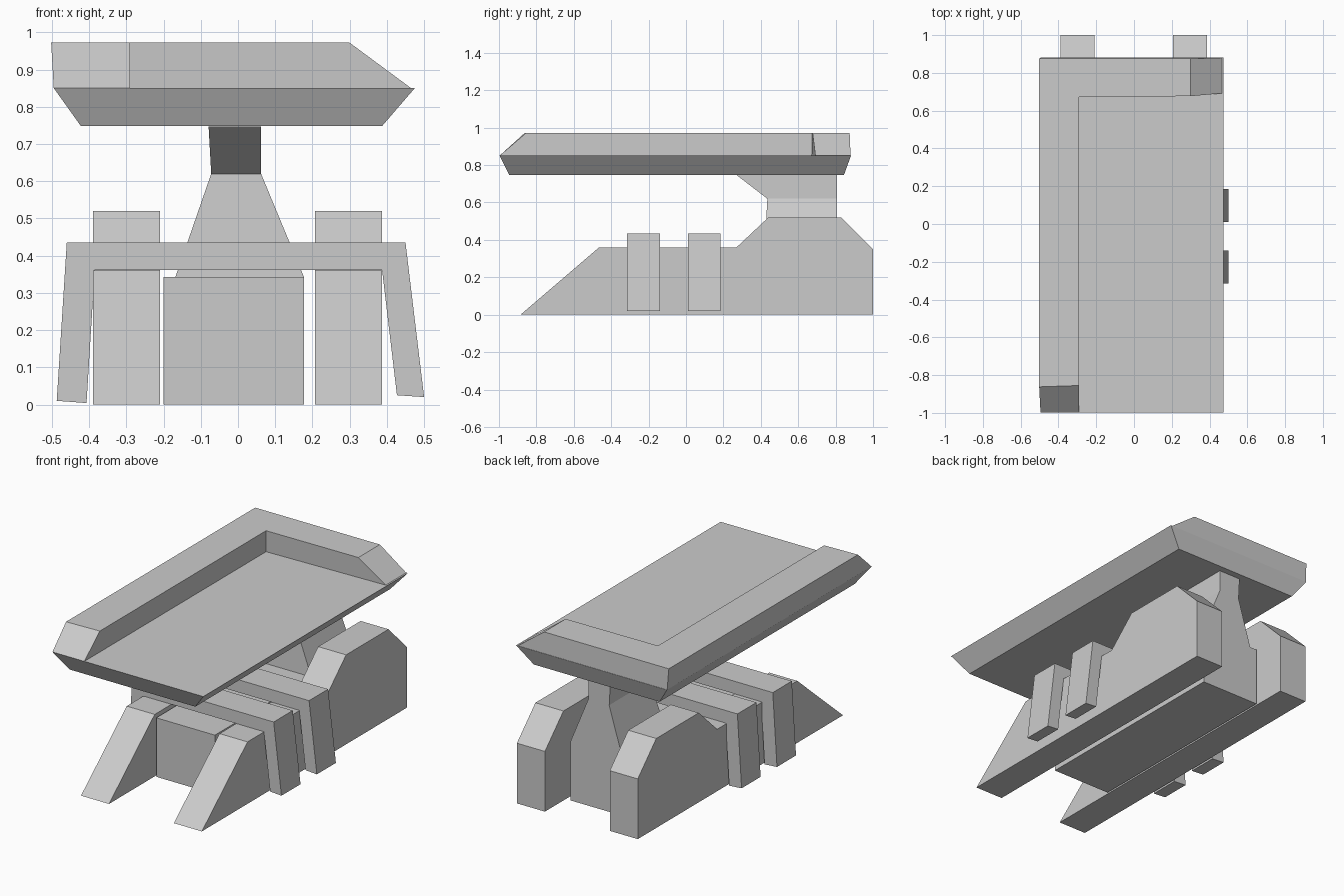
import bpy
import bmesh

if "Cube" in bpy.data.objects:
    bpy.data.objects.remove(bpy.data.objects["Cube"])


def loft(name, *rings):
    """Flat-faced solid through matching closed rings of 3D points."""
    bm = bmesh.new()
    loops = [[bm.verts.new(p) for p in ring] for ring in rings]
    n = len(loops[0])
    for a, b in zip(loops, loops[1:]):
        for i in range(n):
            j = (i + 1) % n
            bm.faces.new((a[i], a[j], b[j], b[i]))
    bm.faces.new(loops[0][::-1])
    bm.faces.new(loops[-1])
    bmesh.ops.recalc_face_normals(bm, faces=bm.faces[:])
    mesh = bpy.data.meshes.new(name)
    bm.to_mesh(mesh)
    bm.free()
    obj = bpy.data.objects.new(name, mesh)
    bpy.context.collection.objects.link(obj)
    return obj


def rect(x0, x1, y0, y1, z):
    return [(x0, y0, z), (x1, y0, z), (x1, y1, z), (x0, y1, z)]


def at_z(points, z):
    return [(x, y, z) for x, y in points]


# Side runners: one profile, extruded on both sides
runner = [(-0.885, 0), (-0.465, 0.36), (0.27, 0.36), (0.44, 0.52),
          (0.83, 0.52), (1.0, 0.35), (1.0, 0)]
for side, x0, x1 in (("left", -0.39, -0.21), ("right", 0.207, 0.387)):
    loft(side + "_runner", [(x0, y, z) for y, z in runner],
         [(x1, y, z) for y, z in runner])

# Two arched straps over the runners
arch = [(-0.487, 0.01), (-0.46, 0.435), (0.45, 0.435), (0.5, 0.02),
        (0.427, 0.025), (0.387, 0.362), (-0.385, 0.362), (-0.407, 0.004)]
for name, y0, y1 in (("front_strap", -0.315, -0.14), ("rear_strap", 0.01, 0.185)):
    loft(name, [(x, y0, z) for x, z in arch], [(x, y1, z) for x, z in arch])

# Central body between the runners
loft("central_body", rect(-0.2, 0.177, -0.465, 0.808, 0),
     rect(-0.2, 0.177, -0.465, 0.808, 0.343))

# Neck: tapers upward, then flares forward under the tray
loft("neck",
     [(-0.168, 0.42, 0.343), (0.177, 0.42, 0.343),
      (0.177, 0.808, 0.343), (-0.155, 0.808, 0.343)],
     rect(-0.072, 0.062, 0.435, 0.808, 0.62),
     rect(-0.079, 0.062, 0.27, 0.808, 0.747))

# Tray with bevelled underside
loft("tray", rect(-0.422, 0.387, -0.945, 0.845, 0.748),
     rect(-0.495, 0.475, -0.997, 0.882, 0.85))

# Raised L-shaped rim along the left and back edges
rim_base = [(-0.495, -0.997), (-0.29, -0.997), (-0.29, 0.672),
            (0.465, 0.692), (0.465, 0.88), (-0.495, 0.88)]
rim_top = [(-0.502, -0.862), (-0.29, -0.855), (-0.29, 0.672),
           (0.30, 0.677), (0.30, 0.875), (-0.502, 0.875)]
loft("rim", at_z(rim_base, 0.85), at_z(rim_top, 0.972))
